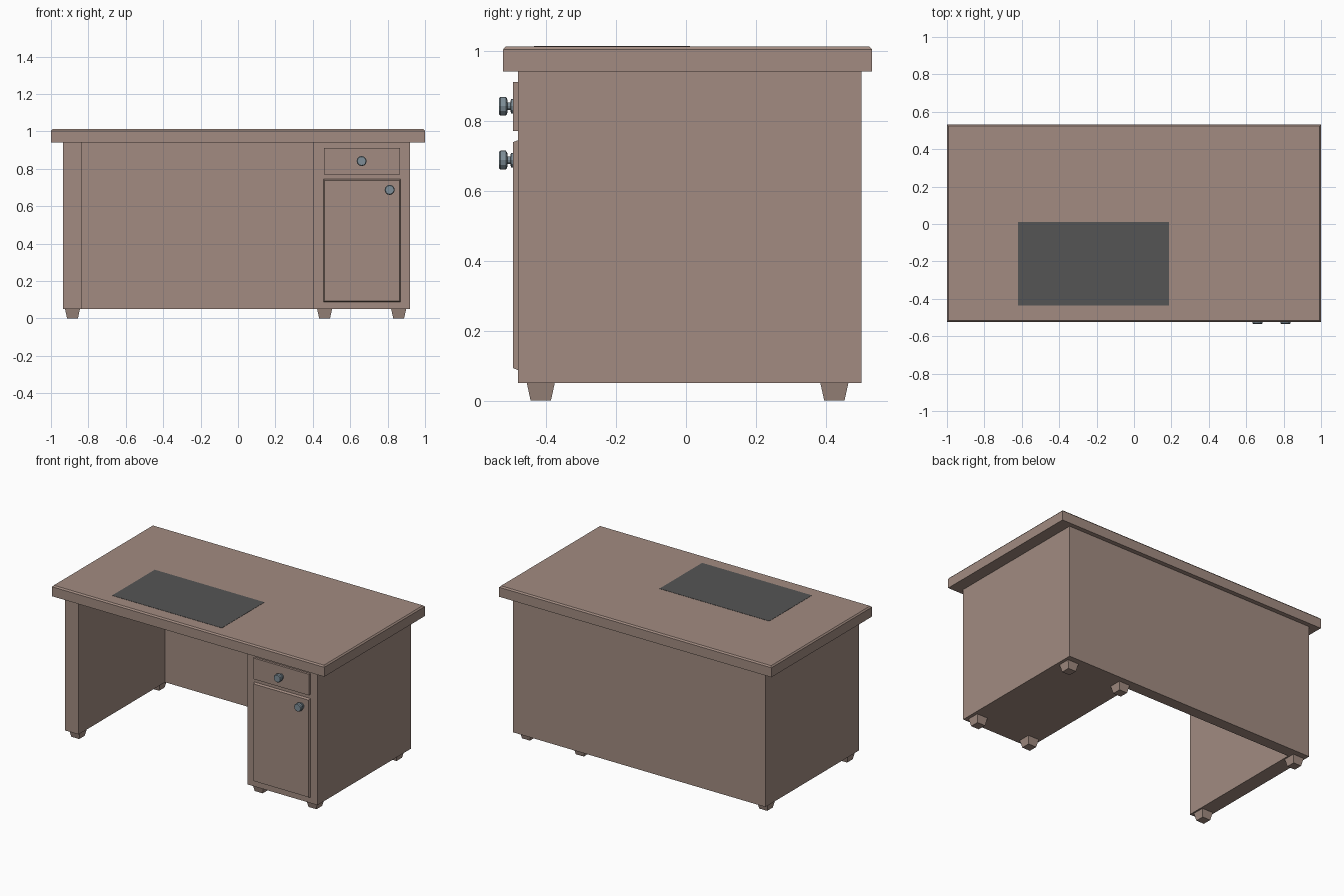
import bpy, bmesh
from math import pi, cos, sin

if "Cube" in bpy.data.objects:
    bpy.data.objects.remove(bpy.data.objects["Cube"])


def material(name, rgb):
    m = bpy.data.materials.new(name)
    m.diffuse_color = (*rgb, 1)
    m.use_nodes = True
    m.node_tree.nodes["Principled BSDF"].inputs["Base Color"].default_value = m.diffuse_color
    return m


WOOD = material("wood", (0.36, 0.26, 0.22))
STEEL = material("steel", (0.21, 0.27, 0.31))
PAD = material("pad", (0.09, 0.09, 0.09))


def loft(name, rings, mat, cap_start=True):
    """Skin a list of equal-length point rings and cap the ends."""
    bm = bmesh.new()
    rows = [[bm.verts.new(p) for p in ring] for ring in rings]
    n = len(rows[0])
    for a, b in zip(rows, rows[1:]):
        for i in range(n):
            j = (i + 1) % n
            bm.faces.new((a[i], a[j], b[j], b[i]))
    if cap_start:
        bm.faces.new(rows[0][::-1])
    bm.faces.new(rows[-1])
    bmesh.ops.recalc_face_normals(bm, faces=bm.faces)
    mesh = bpy.data.meshes.new(name)
    bm.to_mesh(mesh)
    bm.free()
    mesh.materials.append(mat)
    obj = bpy.data.objects.new(name, mesh)
    bpy.context.collection.objects.link(obj)
    return obj


def rect(u0, u1, v0, v1, inset=0.0):
    u0, u1, v0, v1 = u0 + inset, u1 - inset, v0 + inset, v1 - inset
    return [(u0, v0), (u1, v0), (u1, v1), (u0, v1)]


def at_z(points, z):
    return [(u, v, z) for u, v in points]


def at_y(points, y):
    return [(u, y, v) for u, v in points]


# Table top with a small chamfer on the upper edge
top = (-1, 1, -0.523, 0.532)
loft("table_top", [at_z(rect(*top), 0.94), at_z(rect(*top), 1.003),
                   at_z(rect(*top, 0.008), 1.012)], WOOD)

# U-shaped body: left panel, back panel and right cabinet
plan = [(-0.935, -0.48), (-0.835, -0.48), (-0.835, 0.427), (0.405, 0.427),
        (0.405, -0.48), (0.92, -0.48), (0.92, 0.502), (-0.935, 0.502)]
loft("desk_body", [at_z(plan, 0.05), at_z(plan, 0.94)], WOOD)

# Drawer front and chamfered door
drawer = rect(0.46, 0.867, 0.77, 0.91)
loft("drawer_front", [at_y(drawer, -0.48), at_y(drawer, -0.495)], WOOD)
door = (0.456, 0.869, 0.087, 0.744)
loft("cabinet_door", [at_y(rect(*door), -0.48),
                      at_y(rect(*door, 0.006), -0.495)], WOOD)

# Tapered feet
for cx in (-0.885, 0.463, 0.859):
    for cy in (-0.415, 0.424):
        foot = (cx - 0.04, cx + 0.04, cy - 0.04, cy + 0.04)
        loft("foot", [at_z(rect(*foot, 0.011), 0), at_z(rect(*foot), 0.05)], WOOD)

# Turned knobs: (radius, y) profile
knob = [(0.021, -0.495), (0.021, -0.500), (0.011, -0.502), (0.011, -0.510),
        (0.022, -0.511), (0.027, -0.515), (0.027, -0.530), (0.023, -0.535)]
SIDES = 12
for name, cx, cz in (("drawer_knob", 0.661, 0.841), ("door_knob", 0.811, 0.687)):
    loft(name, [[(cx + r * cos(2 * pi * i / SIDES), y, cz + r * sin(2 * pi * i / SIDES))
                 for i in range(SIDES)] for r, y in knob], STEEL)

# Desk pad
pad = rect(-0.62, 0.186, -0.435, 0.012)
loft("desk_pad", [at_z(pad, 1.012), at_z(pad, 1.0135)], PAD)
